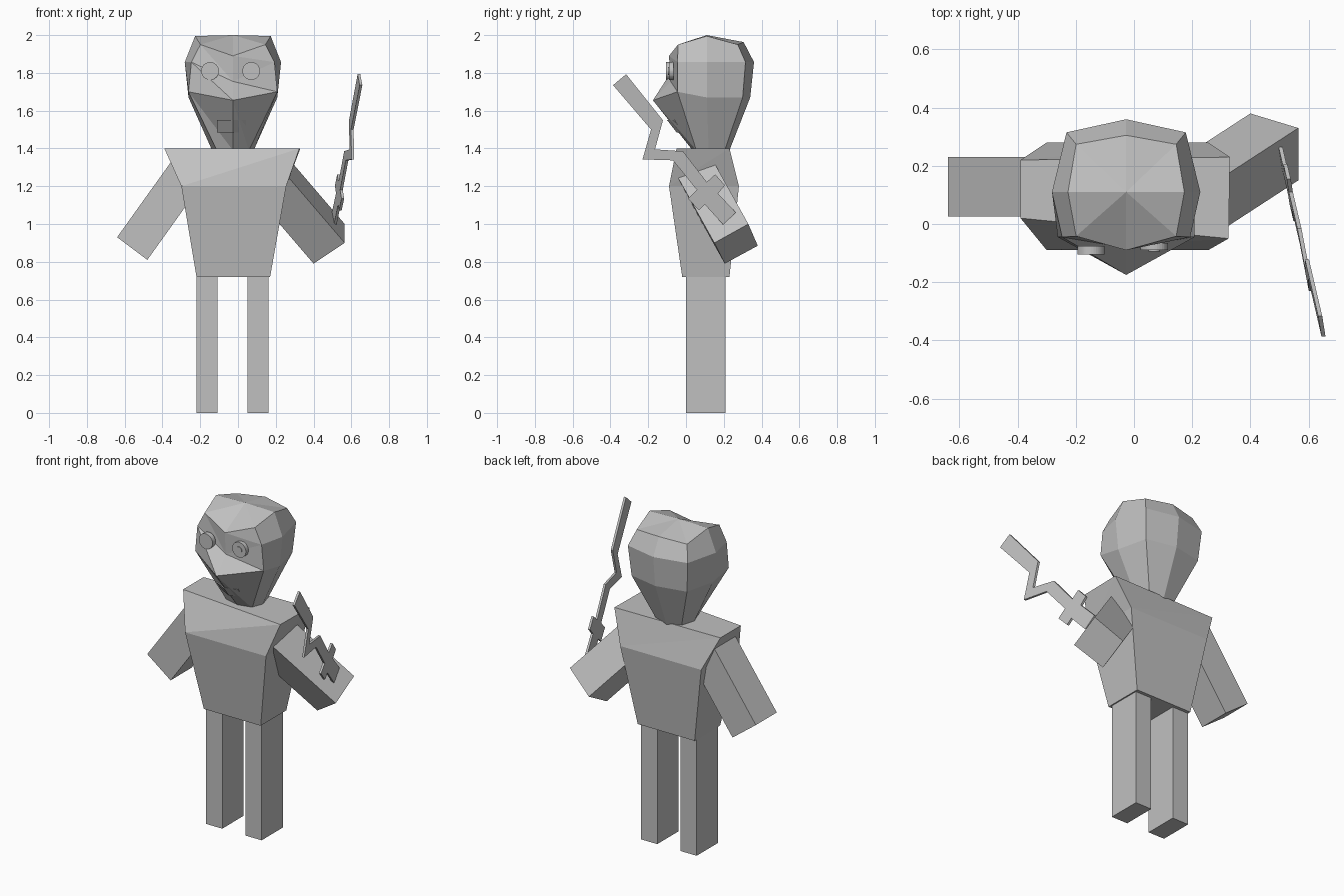
import bpy, bmesh, math
from mathutils import Vector, Matrix

cube = bpy.data.objects.get("Cube")
if cube:
    bpy.data.objects.remove(cube, do_unlink=True)

GREY = (0.53, 0.53, 0.53, 1)
clay = bpy.data.materials.new("clay_grey")
clay.use_nodes = True
clay.diffuse_color = GREY
clay.node_tree.nodes["Principled BSDF"].inputs["Base Color"].default_value = GREY


def finish(name, bm):
    bmesh.ops.recalc_face_normals(bm, faces=bm.faces)
    mesh = bpy.data.meshes.new(name)
    bm.to_mesh(mesh)
    bm.free()
    mesh.materials.append(clay)
    obj = bpy.data.objects.new(name, mesh)
    bpy.context.collection.objects.link(obj)
    return obj


def loft(name, rings, split=lambda row, i: None, peak=None):
    """Join rings from top to bottom; split picks the diagonal of a bent quad."""
    bm = bmesh.new()
    loops = [[bm.verts.new(p) for p in ring] for ring in rings]
    n = len(loops[0])
    for row, (up, low) in enumerate(zip(loops, loops[1:])):
        for i in range(n):
            a, b, c, d = up[i], up[(i + 1) % n], low[(i + 1) % n], low[i]
            kind = split(row, i)
            if kind == "ac":
                parts = [(a, b, c), (a, c, d)]
            elif kind == "bd":
                parts = [(a, b, d), (b, c, d)]
            else:
                parts = [(a, b, c, d)]
            for part in parts:
                bm.faces.new(part)
    if peak:
        top = bm.verts.new(peak)
        for i in range(n):
            bm.faces.new((loops[0][i], loops[0][(i + 1) % n], top))
    else:
        bm.faces.new(loops[0])
    bm.faces.new(loops[-1])
    return finish(name, bm)


def rect(x0, x1, y0, y1, z):
    return [(x0, y0, z), (x1, y0, z), (x1, y1, z), (x0, y1, z)]


def prism(name, outline, offset):
    """Extrude a closed outline along an offset."""
    move = Vector(offset)
    return loft(name, [outline, [Vector(p) + move for p in outline]])


# Legs
for name, x in (("right_leg", -0.22), ("left_leg", 0.05)):
    prism(name, rect(x, x + 0.112, 0, 0.21, 0), (0, 0, 0.72))

# Torso with wide shoulders
shoulders = [(-0.39, 0.02, 1.4), (0.325, -0.05, 1.4), (0.33, 0.23, 1.4), (-0.39, 0.22, 1.4)]
chest = rect(-0.30, 0.255, -0.09, 0.28, 1.2)
waist = rect(-0.22, 0.17, -0.02, 0.23, 0.72)
loft("torso", [shoulders, chest, waist],
     lambda row, i: "bd" if row == 0 else None)

# Arms, swept from the hand end into the shoulder
right_hand = [(-0.64, 0.025, 0.93), (-0.48, 0.025, 0.81),
              (-0.48, 0.23, 0.81), (-0.64, 0.23, 0.93)]
prism("right_arm", right_hand, (0.29, 0, 0.405))
left_hand = [(0.565, 0.15, 0.90), (0.40, 0.205, 0.79),
             (0.40, 0.38, 0.885), (0.565, 0.33, 1.0)]
prism("left_arm", left_hand, (-0.30, -0.195, 0.35))

# Head: rings start at the front centre and run towards the left side
CX = -0.027


def head_ring(front, corner, side, back_corner, back):
    """Mirror half a ring given as (half width, y, z) about the head centre."""
    half = [corner, side, back_corner]
    left = [(CX + w, y, z) for w, y, z in half]
    right = [(CX - w, y, z) for w, y, z in reversed(half)]
    return [(CX, *front)] + left + [(CX, *back)] + right


crown = head_ring((-0.09, 1.89), (0.172, -0.042, 1.95), (0.2, 0.11, 1.995),
                  (0.172, 0.274, 1.95), (0.305, 1.963))
brow = head_ring((-0.082, 1.755), (0.22, -0.045, 1.857), (0.255, 0.11, 1.857),
                 (0.205, 0.315, 1.857), (0.36, 1.857))
cheek = head_ring((-0.175, 1.655), (0.235, -0.045, 1.70), (0.235, 0.11, 1.67),
                  (0.19, 0.30, 1.67), (0.34, 1.67))
neck = head_ring((0.035, 1.39), (0.085, 0.055, 1.39), (0.11, 0.12, 1.39),
                 (0.085, 0.205, 1.39), (0.23, 1.39))
loft("head", [crown, brow, cheek, neck],
     lambda row, i: "ac" if i in (0, 7) else None, peak=(CX, 0.11, 2.0))


# Eyes
def disc(name, x, z, radius, front, depth):
    bm = bmesh.new()
    place = Matrix.Translation((x, front + depth / 2, z)) @ Matrix.Rotation(math.pi / 2, 4, "X")
    bmesh.ops.create_cone(bm, cap_ends=True, segments=32, radius1=radius,
                          radius2=radius, depth=depth, matrix=place)
    return finish(name, bm)


disc("right_eye", -0.148, 1.81, 0.047, -0.105, 0.03)
disc("left_eye", 0.07, 1.81, 0.047, -0.09, 0.025)
disc("left_pupil", 0.07, 1.81, 0.02, -0.094, 0.009)

# Mouth plate bent over the ridge of the jaw
bm = bmesh.new()
rows = []
for z, ridge in ((1.55, -0.10), (1.485, -0.05)):
    rows.append([bm.verts.new((x, ridge + 0.53 * abs(x - CX), z)) for x in (-0.11, CX, 0.042)])
for i in range(2):
    bm.faces.new((rows[0][i], rows[0][i + 1], rows[1][i + 1], rows[1][i]))
shell = bmesh.ops.extrude_face_region(bm, geom=bm.faces[:], use_keep_orig=True)
bmesh.ops.translate(bm, vec=(0, 0.009, 0),
                    verts=[v for v in shell["geom"] if isinstance(v, bmesh.types.BMVert)])
finish("mouth", bm)

# Zigzag sword: a thin plate leaning slightly outwards, drawn as (y, z)
profile = [(-0.386, 1.735), (-0.317, 1.793), (-0.122, 1.549), (-0.164, 1.395),
           (-0.016, 1.385), (0.11, 1.222), (0.155, 1.263), (0.206, 1.204),
           (0.169, 1.162), (0.264, 1.061), (0.196, 0.997), (0.10, 1.103),
           (0.069, 1.072), (0.01, 1.135), (0.058, 1.18), (-0.069, 1.337),
           (-0.23, 1.342), (-0.185, 1.50)]
blade = [(0.508 - 0.19 * (y - 0.196) + 0.035 * (z - 1), y, z) for y, z in profile]
prism("zigzag_sword", blade, (0.014, 0, 0))
